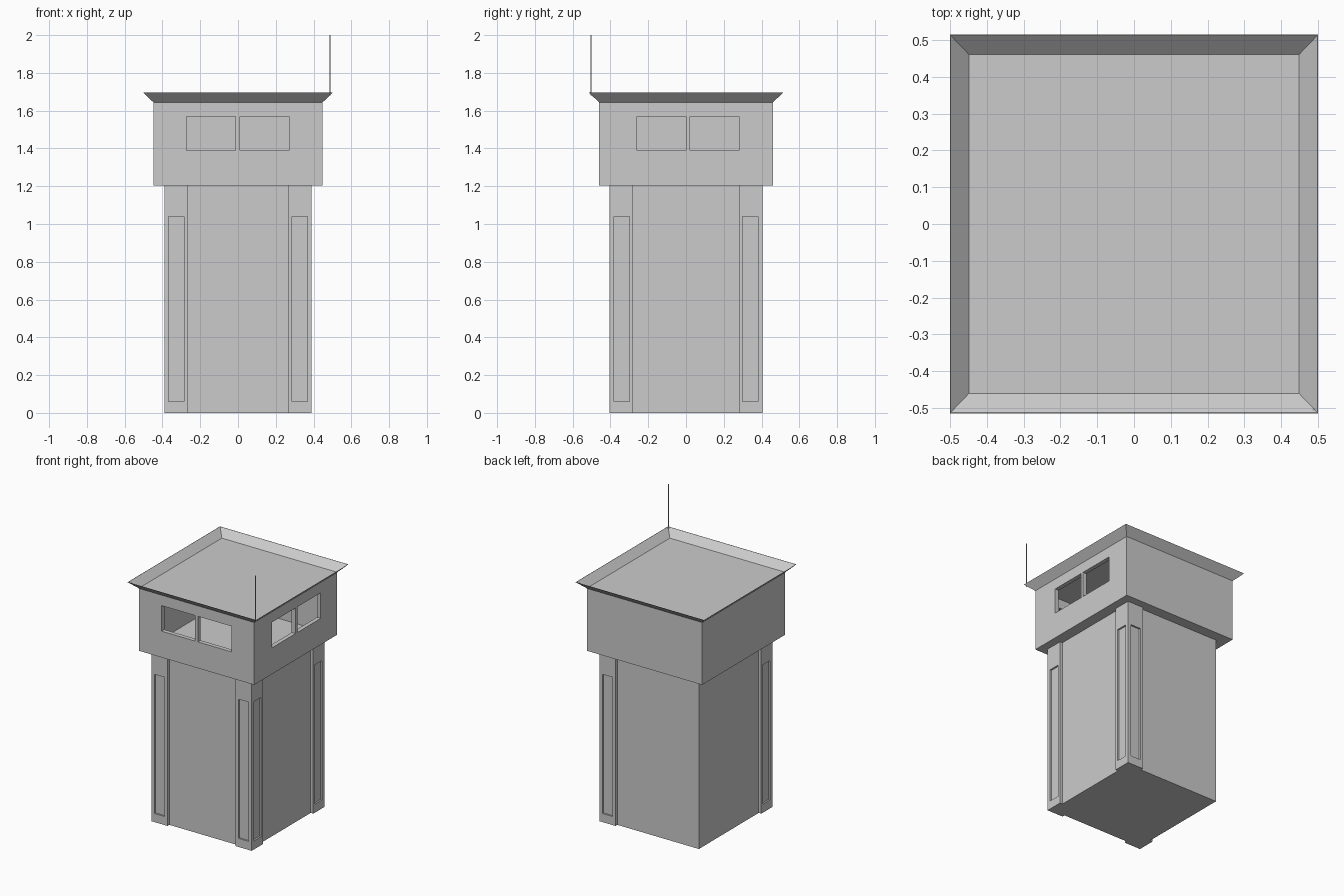
import bpy
import bmesh

if "Cube" in bpy.data.objects:
    bpy.data.objects.remove(bpy.data.objects["Cube"], do_unlink=True)

GREY = (0.6, 0.6, 0.6, 1.0)
concrete = bpy.data.materials.new("concrete_grey")
concrete.use_nodes = True
concrete.diffuse_color = GREY
for node in concrete.node_tree.nodes:
    if node.type == 'BSDF_PRINCIPLED':
        node.inputs["Base Color"].default_value = GREY


def finish(name, bm):
    """Turn a bmesh into a named, coloured object."""
    bmesh.ops.recalc_face_normals(bm, faces=bm.faces[:])
    mesh = bpy.data.meshes.new(name)
    bm.to_mesh(mesh)
    bm.free()
    mesh.materials.append(concrete)
    obj = bpy.data.objects.new(name, mesh)
    bpy.context.collection.objects.link(obj)
    return obj


def box(name, lo, hi):
    """Axis-aligned box between two corners."""
    bm = bmesh.new()
    bmesh.ops.create_cube(bm, size=1)
    for v in bm.verts:
        v.co = [(l + h) / 2 + c * (h - l) for l, h, c in zip(lo, hi, v.co)]
    return finish(name, bm)


def carve(obj, lo, hi):
    """Cut a box-shaped hole out of an object."""
    cutter = box("cutter", lo, hi)
    cutter.hide_render = True
    mod = obj.modifiers.new("cut", 'BOOLEAN')
    mod.operation = 'DIFFERENCE'
    mod.solver = 'EXACT'
    mod.object = cutter
    bpy.context.view_layer.objects.active = obj
    bpy.ops.object.modifier_apply(modifier=mod.name)
    bpy.data.objects.remove(cutter, do_unlink=True)


def span(sign, a, b):
    """Order a mirrored interval."""
    return sorted((sign * a, sign * b))


# Tower shaft
SHAFT_TOP = 1.205
box("tower_shaft", (-0.37, -0.385, 0), (0.37, 0.385, SHAFT_TOP))

# Corner pillars on three corners, each with a sunken panel on both outer faces
PX, PY, WIDTH, SINK = 0.39, 0.405, 0.125, 0.012
PANEL_Z = (0.06, 1.04)
for name, sx, sy in (("front_right_pillar", -1, -1),
                     ("front_left_pillar", 1, -1),
                     ("back_left_pillar", 1, 1)):
    x0, x1 = span(sx, PX - WIDTH, PX)
    y0, y1 = span(sy, PY - WIDTH, PY)
    pillar = box(name, (x0, y0, 0), (x1, y1, SHAFT_TOP))
    # panel on the face along y
    a, b = span(sx, PX - 0.103, PX - 0.023)
    c, d = span(sy, PY - SINK, PY + 0.05)
    carve(pillar, (a, c, PANEL_Z[0]), (b, d, PANEL_Z[1]))
    # panel on the face along x
    a, b = span(sx, PX - SINK, PX + 0.05)
    c, d = span(sy, PY - 0.105, PY - 0.025)
    carve(pillar, (a, c, PANEL_Z[0]), (b, d, PANEL_Z[1]))

# Hollow lookout cabin with two windows on the front and two on its left side
CX, CY, WALL, ROOF = 0.448, 0.46, 0.03, 1.645
cabin = box("lookout_cabin", (-CX, -CY, SHAFT_TOP), (CX, CY, ROOF))
carve(cabin, (-CX + WALL, -CY + WALL, SHAFT_TOP + 0.012),
      (CX - WALL, CY - WALL, ROOF - 0.01))
SILL, HEAD = 1.39, 1.57
for a, b in ((-0.273, -0.013), (0.01, 0.27)):
    carve(cabin, (a, -CY - 0.1, SILL), (b, -CY + 0.1, HEAD))
for a, b in ((-0.26, 0.0), (0.02, 0.28)):
    carve(cabin, (CX - 0.1, a, SILL), (CX + 0.1, b, HEAD))

# Flared roof tray, lofted through rectangular rings
bm = bmesh.new()
rings = []
for hx, hy, z in ((CX, CY, ROOF - 0.001), (0.5, 0.514, 1.695),
                  (0.498, 0.512, 1.695), (CX, CY, ROOF + 0.002)):
    rings.append([bm.verts.new((sx * hx, sy * hy, z))
                  for sx, sy in ((-1, -1), (1, -1), (1, 1), (-1, 1))])
for low, high in zip(rings, rings[1:]):
    for i in range(4):
        j = (i + 1) % 4
        bm.faces.new((low[i], low[j], high[j], high[i]))
bm.faces.new(rings[0][::-1])
bm.faces.new(rings[-1])
finish("roof_tray", bm)

# Thin antenna on the front left corner of the roof
bm = bmesh.new()
bmesh.ops.create_cone(bm, cap_ends=True, segments=8, radius1=0.003,
                      radius2=0.003, depth=0.32)
bmesh.ops.translate(bm, verts=bm.verts[:], vec=(0.488, -0.503, 1.84))
finish("antenna", bm)
